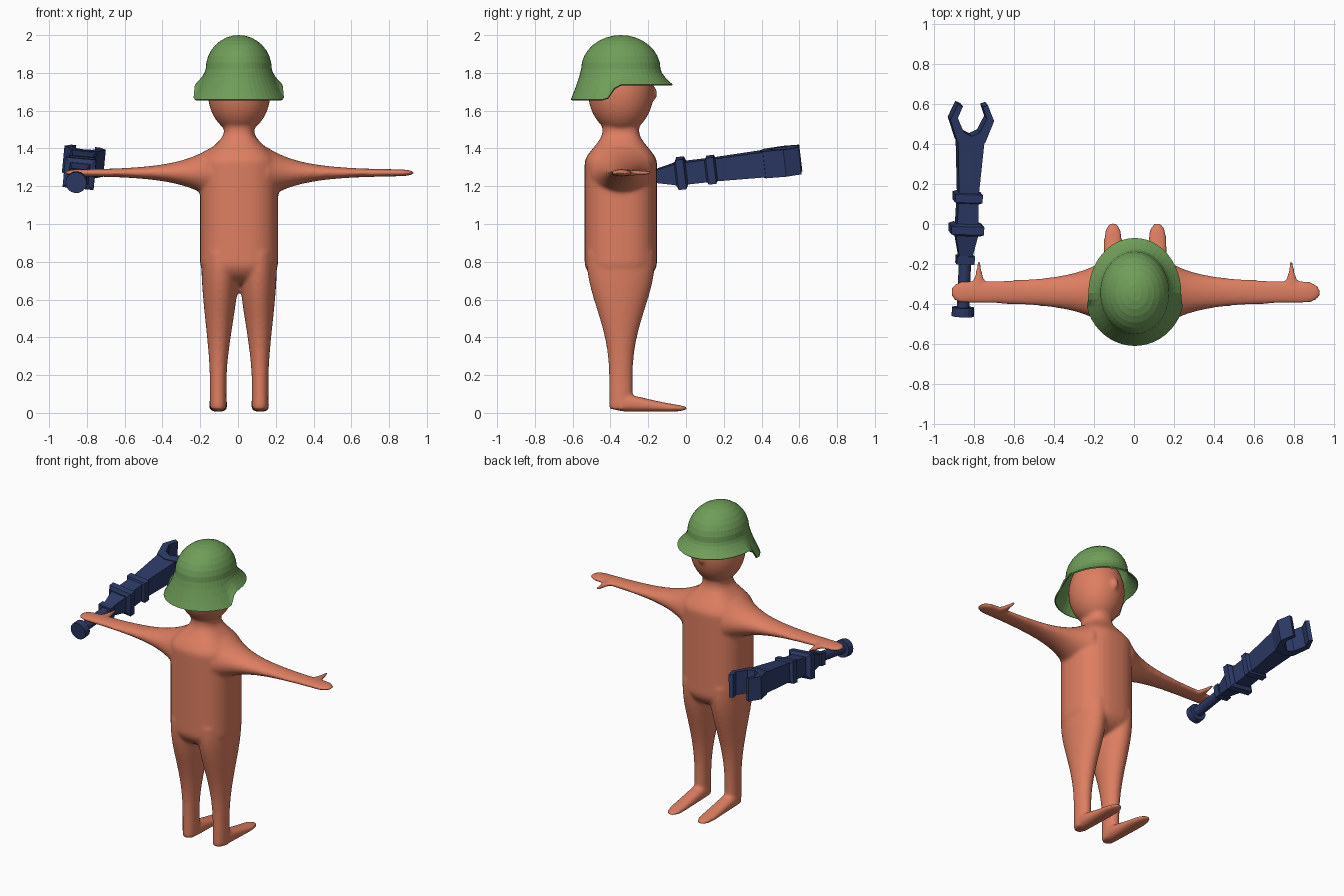
import bpy, bmesh, math
from mathutils import Euler, Matrix, Vector

cube = bpy.data.objects.get("Cube")
if cube:
    bpy.data.objects.remove(cube, do_unlink=True)

CENTRE_X = 0.006
CENTRE_Y = -0.345


def material(name, red, green, blue):
    mat = bpy.data.materials.new(name)
    mat.use_nodes = True
    mat.diffuse_color = (red, green, blue, 1)
    mat.node_tree.nodes["Principled BSDF"].inputs["Base Color"].default_value = mat.diffuse_color
    return mat


skin = material("terracotta skin", 0.73, 0.21, 0.12)
helmet_green = material("helmet green", 0.16, 0.34, 0.1)
navy = material("navy metal", 0.026, 0.042, 0.135)


def finish(name, bm, mat):
    bmesh.ops.recalc_face_normals(bm, faces=bm.faces[:])
    mesh = bpy.data.meshes.new(name)
    bm.to_mesh(mesh)
    bm.free()
    mesh.materials.append(mat)
    obj = bpy.data.objects.new(name, mesh)
    bpy.context.collection.objects.link(obj)
    return obj


def ease(value):
    """Smooth step from zero to one."""
    value = max(0, min(1, value))
    return value * value * (3 - 2 * value)


def bridge(bm, loops):
    """Skin neighbouring loops with quads."""
    for low, high in zip(loops, loops[1:]):
        for i in range(len(low)):
            j = (i + 1) % len(low)
            bm.faces.new((low[i], low[j], high[j], high[i]))


def loft(bm, axis, start, end, section, power=2, steps=40, sides=32):
    """Sweep a superellipse; section(t, position) gives centre a, b and radius a, b."""
    loops = []
    for k in range(steps + 1):
        t = k / steps
        position = start + (end - start) * t
        a, b, radius_a, radius_b = section(t, position)
        loop = []
        for i in range(sides):
            angle = math.tau * i / sides
            c, s = math.cos(angle), math.sin(angle)
            point = [a + radius_a * math.copysign(abs(c) ** (2 / power), c),
                     b + radius_b * math.copysign(abs(s) ** (2 / power), s)]
            point.insert("xyz".index(axis), position)
            loop.append(bm.verts.new(point))
        loops.append(loop)
    bridge(bm, loops)
    bm.faces.new(loops[0])
    bm.faces.new(loops[-1])


def ellipsoid(bm, centre, radii):
    bmesh.ops.create_uvsphere(bm, u_segments=32, v_segments=24, radius=1,
                              matrix=Matrix.LocRotScale(Vector(centre), None, Vector(radii)))


# Torso: straight trunk, rounded at the hips, easing into the neck
def torso_section(t, z):
    hips = math.sqrt(1 - (max(0, 0.8 - z) / 0.13) ** 2)
    neck = ease((z - 1.32) / 0.17)
    return CENTRE_X, CENTRE_Y, (0.207 - 0.127 * neck) * hips, (0.192 - 0.095 * neck) * hips


body_mesh = bmesh.new()
loft(body_mesh, "z", 0.68, 1.53, torso_section, power=2.5, steps=60)

# Head and nose
ellipsoid(body_mesh, (CENTRE_X, CENTRE_Y, 1.7), (0.167, 0.174, 0.22))
ellipsoid(body_mesh, (CENTRE_X, -0.172, 1.69), (0.02, 0.022, 0.036))

# Limbs, one set per side
for side in (-1, 1):
    def leg_section(t, z):
        thigh = ease((z - 0.15) / 0.65)
        return (CENTRE_X + side * (0.111 - 0.011 * thigh), CENTRE_Y,
                0.044 + 0.056 * thigh, 0.063 + 0.117 * thigh ** 1.5)

    def foot_section(t, y):
        rounding = max(0.2, 1 - abs(2 * t - 1) ** 6) ** 0.5
        height = 0.018 + 0.032 * (1 - ease(t))
        return CENTRE_X + side * 0.111, 0.006 + height, 0.047 * rounding, height * rounding

    def arm_section(t, x):
        reach = abs(x - CENTRE_X) - 0.18
        tip = max(0.1, 1 - (max(0, reach - 0.67) / 0.08) ** 2) ** 0.5
        return (CENTRE_Y + 0.004, 1.271, (0.055 + 0.09 * math.exp(-reach / 0.16)) * tip,
                (0.016 + 0.1 * math.exp(-reach / 0.18)) * tip)

    def thumb_section(t, y):
        return CENTRE_X + side * 0.782, 1.271, 0.01 + 0.04 * (1 - t) ** 2, 0.017 - 0.007 * t

    loft(body_mesh, "z", 0.02, 0.85, leg_section)
    loft(body_mesh, "y", -0.405, 0.005, foot_section, power=2.4)
    loft(body_mesh, "x", CENTRE_X + side * 0.15, CENTRE_X + side * 0.925, arm_section)
    loft(body_mesh, "y", -0.32, -0.185, thumb_section)

# Fuse everything into one smooth skin
body = finish("body", body_mesh, skin)
fuse = body.modifiers.new("fuse", "REMESH")
fuse.mode = "VOXEL"
fuse.voxel_size = 0.01
fuse.use_smooth_shade = True
soften = body.modifiers.new("soften", "SMOOTH")
soften.factor = 0.5
soften.iterations = 8

# Helmet: elliptical dome, then a flare that is short in front and deep behind
SEGMENTS, DOME_RINGS, FLARE_RINGS = 48, 8, 4
DOME_BASE = 1.82
helmet_mesh = bmesh.new()
helmet_loops = []
for ring in range(1, DOME_RINGS + FLARE_RINGS + 1):
    rise = math.cos(math.pi / 2 * min(1, ring / DOME_RINGS))
    spread = math.sqrt(1 - rise * rise)
    flare = max(0, ring - DOME_RINGS) / FLARE_RINGS
    loop = []
    for i in range(SEGMENTS):
        angle = math.tau * i / SEGMENTS
        c, s = math.cos(angle), math.sin(angle)
        brim = ease((s + 0.32) / 0.28)
        drop = 0.162 - 0.08 * brim
        curve = flare ** (1.2 + 0.3 * brim)
        width = 0.175 * spread + (0.075 - 0.018 * brim) * curve
        depth = 0.21 * spread + (0.055 + 0.01 * brim) * curve
        loop.append(helmet_mesh.verts.new((0.004 + width * c, CENTRE_Y + depth * s,
                                           DOME_BASE + 0.18 * rise - drop * flare)))
    helmet_loops.append(loop)
bridge(helmet_mesh, helmet_loops)
crown = helmet_mesh.verts.new((0.004, CENTRE_Y, 2))
for i in range(SEGMENTS):
    helmet_mesh.faces.new((crown, helmet_loops[0][i], helmet_loops[0][(i + 1) % SEGMENTS]))
helmet = finish("helmet", helmet_mesh, helmet_green)
shell = helmet.modifiers.new("shell", "SOLIDIFY")
shell.thickness = 0.008
shell.offset = -1

# Wrench: built along y, then tilted into the hand
wrench_pose = Matrix.LocRotScale(Vector((-0.838, 0, 1.272)), Euler((0.115, 0.1, -0.03)), None)


def finish_wrench(name, bm):
    finish(name, bm, navy).matrix_world = wrench_pose


def rod(bm, start, end, radius):
    loft(bm, "y", start, end, lambda t, y: (0, 0, radius, radius), steps=1, sides=16)


def block(bm, start, end, size_start, size_end):
    """Rectangular bar with a half width and half height at each end."""
    ends = []
    for y, (w, h) in ((start, size_start), (end, size_end)):
        ends.append([bm.verts.new(p) for p in ((-w, y, -h), (w, y, -h), (w, y, h), (-w, y, h))])
    bridge(bm, ends)
    bm.faces.new(ends[0])
    bm.faces.new(ends[1])


# Round grip with an end knob
grip = bmesh.new()
rod(grip, -0.42, -0.16, 0.031)
rod(grip, -0.465, -0.42, 0.056)
finish_wrench("wrench_handle", grip)

# Tapered shaft
shaft = bmesh.new()
block(shaft, -0.2, -0.16, (0.045, 0.04), (0.045, 0.04))
block(shaft, -0.16, -0.06, (0.034, 0.034), (0.054, 0.055))
block(shaft, -0.06, 0.16, (0.054, 0.058), (0.05, 0.06))
block(shaft, 0.16, 0.45, (0.05, 0.06), (0.068, 0.068))
finish_wrench("wrench_shaft", shaft)

# Collars with chamfered rims
collars = bmesh.new()
for y, w, h in ((-0.025, 0.082, 0.08), (0.135, 0.069, 0.071)):
    full, slim = (w, h), (w - 0.02, h - 0.02)
    block(collars, y - 0.03, y - 0.02, slim, full)
    block(collars, y - 0.02, y + 0.02, full, full)
    block(collars, y + 0.02, y + 0.03, full, slim)
finish_wrench("wrench_collars", collars)

# Open jaws, mirrored
JAW = [(0, 0.4), (0.07, 0.42), (0.11, 0.53), (0.075, 0.61),
       (0.05, 0.6), (0.073, 0.54), (0.04, 0.47), (0, 0.45)]
for name, side in (("left_jaw", 1), ("right_jaw", -1)):
    jaw = bmesh.new()
    plate = jaw.faces.new([jaw.verts.new((side * x, y, -0.072)) for x, y in JAW])
    raised = bmesh.ops.extrude_face_region(jaw, geom=[plate])["geom"]
    bmesh.ops.translate(jaw, vec=(0, 0, 0.144),
                        verts=[v for v in raised if isinstance(v, bmesh.types.BMVert)])
    finish_wrench(name, jaw)
